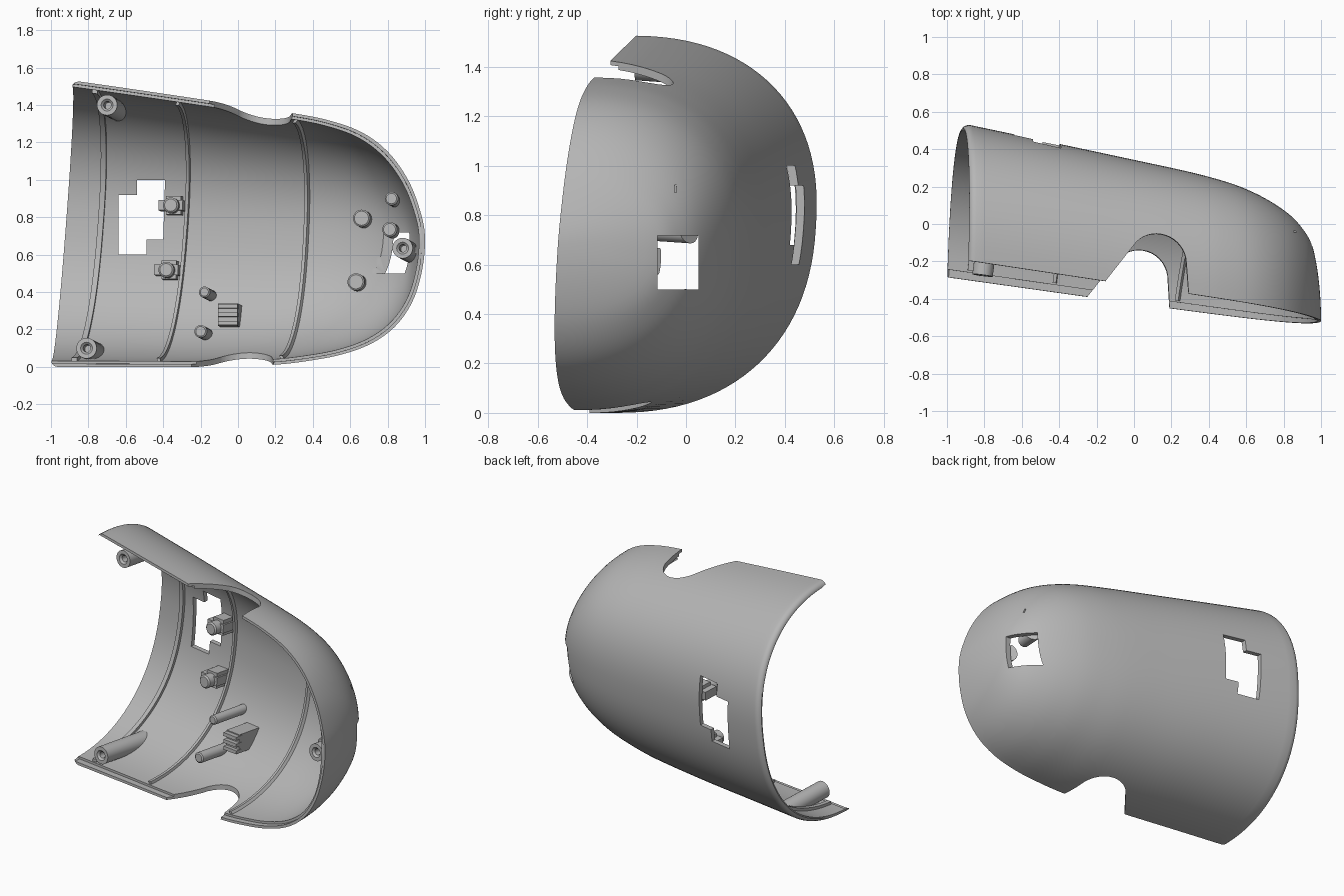
import bpy, bmesh, math
from mathutils import Vector
from mathutils.bvhtree import BVHTree

if "Cube" in bpy.data.objects:
    bpy.data.objects.remove(bpy.data.objects["Cube"])

grey = bpy.data.materials.new("plain_grey")
grey.diffuse_color = (0.47, 0.47, 0.47, 1)
grey.use_nodes = True
grey.node_tree.nodes["Principled BSDF"].inputs["Base Color"].default_value = grey.diffuse_color

# Outline curves along the length: upper rim, lower rim, deepest line of the back
UPPER = [(-1, 1.545), (-.88, 1.53), (-.12, 1.42), (.28, 1.36), (.48, 1.322), (.67, 1.255),
         (.81, 1.15), (.92, .99), (.98, .82), (1, .68)]
LOWER = [(-1, 0), (-.6, 0), (-.2, 0), (.2, .012), (.38, .033), (.55, .066), (.71, .125),
         (.84, .22), (.935, .36), (.982, .51), (1, .68)]
BACK = [(-1, .55), (-.9, .53), (-.4, .425), (0, .34), (.4, .25), (.6, .185), (.8, .075),
        (.9, -.02), (.96, -.135), (1, -.515)]
POWER = 2.3
WALL = .032
AXIS = Vector((.133, 1, -.069)).normalized()
SIDE = AXIS.cross(Vector((0, 0, 1))).normalized()
UP = SIDE.cross(AXIS)


def angle(x):
    return math.asin(max(0, min(1, (x + 1) / 2)))


def curve(table, x):
    """Smooth interpolation, spaced so that the nose rounds off cleanly."""
    p = [(angle(u), v) for u, v in table]
    a = angle(x)
    i = max(j for j in range(len(p) - 1) if p[j][0] <= a or j == 0)

    def slope(j):
        lo, hi = max(j - 1, 0), min(j + 1, len(p) - 1)
        return (p[hi][1] - p[lo][1]) / (p[hi][0] - p[lo][0])
    d = p[i + 1][0] - p[i][0]
    s = (a - p[i][0]) / d
    return ((2*s**3 - 3*s*s + 1) * p[i][1] + (s**3 - 2*s*s + s) * d * slope(i)
            + (3*s*s - 2*s**3) * p[i + 1][1] + (s**3 - s*s) * d * slope(i + 1))


def rim_y(x, z):
    return -.425 - .14 * x + .069 * z


def surface(t, phi, inset=0):
    """Point of the shell: t along the length, phi from lower rim to upper rim."""
    k = 1 - ((t + 1) / 2) ** 3
    top, low = curve(UPPER, t + .116 * k), curve(LOWER, t)
    mid, half = (top + low) / 2, (top - low) / 2 * (1 - inset / .76)
    xm = t + .085 * k
    depth = max(0, curve(BACK, xm) - rim_y(xm, mid)) * (1 - inset / .76)
    c, s = math.cos(phi), max(0, math.sin(phi))
    z = mid - half * math.copysign(abs(c) ** (2 / POWER), c) - .03 * s * max(0, -c) * half
    d = depth * s ** (2 / POWER)
    x = -1 + (t + 1) * (1 - inset / 2) + k * (.076 * z + .03 * d)
    return Vector((x, rim_y(x, z) + d, z))


def shade(ob):
    bpy.ops.object.select_all(action='DESELECT')
    ob.select_set(True)
    bpy.context.view_layer.objects.active = ob
    bpy.ops.object.shade_smooth_by_angle(angle=math.radians(35))


def finish(bm, name, smooth=True):
    bmesh.ops.remove_doubles(bm, verts=bm.verts, dist=1e-5)
    bmesh.ops.recalc_face_normals(bm, faces=bm.faces)
    me = bpy.data.meshes.new(name)
    bm.to_mesh(me)
    bm.free()
    me.materials.append(grey)
    ob = bpy.data.objects.new(name, me)
    bpy.context.collection.objects.link(ob)
    if smooth:
        shade(ob)
    return ob


def bridge(bm, loops):
    n = len(loops[0])
    for a, b in zip(loops, loops[1:]):
        for j in range(n):
            q = (j + 1) % n
            bm.faces.new((a[j], a[q], b[q], b[j]))


# Shell: closed loops (outer wall, stepped rim, inner wall) lofted to the nose
M, N, STEP = 64, 56, .035
bm = bmesh.new()
stations = [(0, .024), (.004, .012), (.01, .004), (.018, 0)]
stations += [(.018 + (math.pi / 2 - .018) * i / M, 0) for i in range(1, M + 1)]
loops = []
for a, lip in stations:
    t = min(1, -1 + 2 * math.sin(a))
    pts = [surface(t, math.pi * j / N, lip) for j in range(N + 1)]
    pts += [surface(t, math.pi, max(lip, .017)), surface(t, math.pi - STEP, max(lip, .017))]
    pts += [surface(t, math.pi - STEP - (math.pi - 2 * STEP) * j / N, WALL) for j in range(N + 1)]
    pts += [surface(t, STEP, max(lip, .017)), surface(t, 0, max(lip, .017))]
    loops.append([bm.verts.new(p) for p in pts])
bridge(bm, loops)
first = loops[0]
for j in range(N):
    bm.faces.new((first[j], first[j + 1], first[2*N + 2 - j], first[2*N + 3 - j]))
bm.faces.new(first[N:N + 4])
bm.faces.new([first[2*N + 3], first[2*N + 4], first[2*N + 5], first[0]])
shell = finish(bm, "shell", False)
wall = BVHTree.FromPolygons([v.co.copy() for v in shell.data.vertices],
                            [tuple(p.vertices) for p in shell.data.polygons])


def wall_y(x, z):
    """Depth of the inner wall behind a point of the front."""
    return wall.ray_cast(Vector((x, rim_y(x, z) + .02, z)), Vector((0, 1, 0)))[0].y


def to_wall(p, limit=2):
    """Follow the post axis until just inside the wall."""
    dist = wall.ray_cast(p, AXIS)[3]
    return p + AXIS * min(limit, (dist or .1) + .008)


def prism(name, outline, sweep):
    bm = bmesh.new()
    near = [Vector(p) for p in outline]
    far = [p + Vector(sweep) if sweep else to_wall(p) for p in near]
    rings = [[bm.verts.new(p) for p in ring] for ring in (near, far)]
    bridge(bm, rings)
    for ring in rings:
        bm.faces.new(ring)
    return finish(bm, name, False)


# Openings: rim notches on both sides, stepped rear window, nose window, small slot
arc = [(.02 + .158 * math.cos(math.radians(d)), -.302 + .158 * math.sin(math.radians(d)))
       for d in range(0, 136, 9)]
notch = [(-.45, -.65), (.195, -.65), (.188, -.45)] + arc + [(-.25, -.39)]
stepped = [(-.64, .6), (-.49, .6), (-.49, .68), (-.4, .68), (-.39, 1), (-.54, 1), (-.54, .92), (-.64, .92)]


def side_hole(name, y0, y1, z0, z1):
    return prism(name, [(.6, y0, z0), (.6, y1, z0), (.6, y1, z1), (.6, y0, z1)], (.6, 0, 0))


cutters = [
    prism("notch_cutter", [(x - .0152, y - .0138, -.2) for x, y in notch], (.1444, .1311, 1.9)),
    prism("rear_window_cutter", [(x, .1, z) for x, z in stepped], (0, .8, 0)),
    side_hole("nose_window_cutter", -.115, .05, .5, .718),
    side_hole("slot_cutter", -.046, -.038, .892, .922)]
for c in cutters:
    c.hide_render = True
    bpy.context.view_layer.objects.active = shell
    m = shell.modifiers.new("cut", 'BOOLEAN')
    m.operation, m.solver, m.object = 'DIFFERENCE', 'EXACT', c
    bpy.ops.object.modifier_apply(modifier=m.name)
    bpy.data.objects.remove(c)
shade(shell)

# Inner ribs following the wall
for i, (t, bulge, w) in enumerate([(-.88, .07, .015), (-.42, .08, .009), (.25, .09, .009)]):
    bm = bmesh.new()
    rows = []
    for j in range(45):
        phi = .045 + (math.pi - .09) * j / 44
        tt = t + bulge * math.sin(phi)
        rows.append([bm.verts.new(surface(tt + dt, phi, d)) for dt, d in
                     ((-w, .025), (w, .025), (w, .05), (-w, .05))])
    bridge(bm, rows)
    bm.faces.new(rows[0])
    bm.faces.new(rows[-1])
    finish(bm, f"rib_{i + 1}")


def lathe(name, start, profile, limit=2, n=28):
    """Round post; its last ring runs on until it meets the wall."""
    bm = bmesh.new()
    rings = [[Vector(start) + AXIS * d + (SIDE * math.cos(2 * math.pi * j / n)
              + UP * math.sin(2 * math.pi * j / n)) * r for j in range(n)] for r, d in profile]
    rings.append([to_wall(p, limit) for p in rings[-1]])
    rings = [[bm.verts.new(p) for p in ring] for ring in rings]
    bridge(bm, rings)
    bm.faces.new(rings[-1])
    finish(bm, name)


def block(name, start, w, h, length=None):
    o = Vector(start)
    prism(name, [o + SIDE * w * a + UP * h * b for a, b in
                 ((-.5, -.5), (.5, -.5), (.5, .5), (-.5, .5))], AXIS * length if length else None)


# Screw bosses with a blind hole
for name, x, z, y, limit in (("upper_boss", -.70, 1.40, -.20, 2), ("lower_boss", -.81, .10, -.275, 2),
                             ("nose_boss", .88, .635, -.44, .335)):
    lathe(name, (x, y, z), [(0, .08), (.02, .08), (.02, .012), (.032, 0), (.055, 0)], limit)

# Plain posts standing on the inner wall
for i, (x, z, r, length) in enumerate([(.82, .90, .036, .13), (.66, .795, .046, .1), (.63, .455, .046, .1),
                                       (.81, .735, .04, .14), (-.18, .40, .03, .28), (-.20, .19, .034, .24)]):
    lathe(f"post_{i + 1}", (x, wall_y(x, z) - length, z), [(0, 0), (r - .008, 0), (r, .006)])

# Bracketed posts beside the rear window
for i, (x, z) in enumerate([(-.36, .865), (-.385, .52)]):
    y = wall_y(x, z) - .16
    lathe(f"bracket_post_{i + 1}", (x, y, z), [(0, 0), (.033, 0), (.042, .008)])
    block(f"bracket_plate_{i + 1}", (x, y + .05, z), .13, .055, .1)
    block(f"bracket_base_{i + 1}", (x + .015, y + .06, z), .08, .1, .1)

# Slatted holder near the lower notch
y = wall_y(-.05, .28) - .18
block("holder_body", (-.055, y + .03, .28), .105, .12)
for i in range(3):
    block(f"holder_slat_{i + 1}", (-.055, y, .235 + .045 * i), .105, .022, .05)
